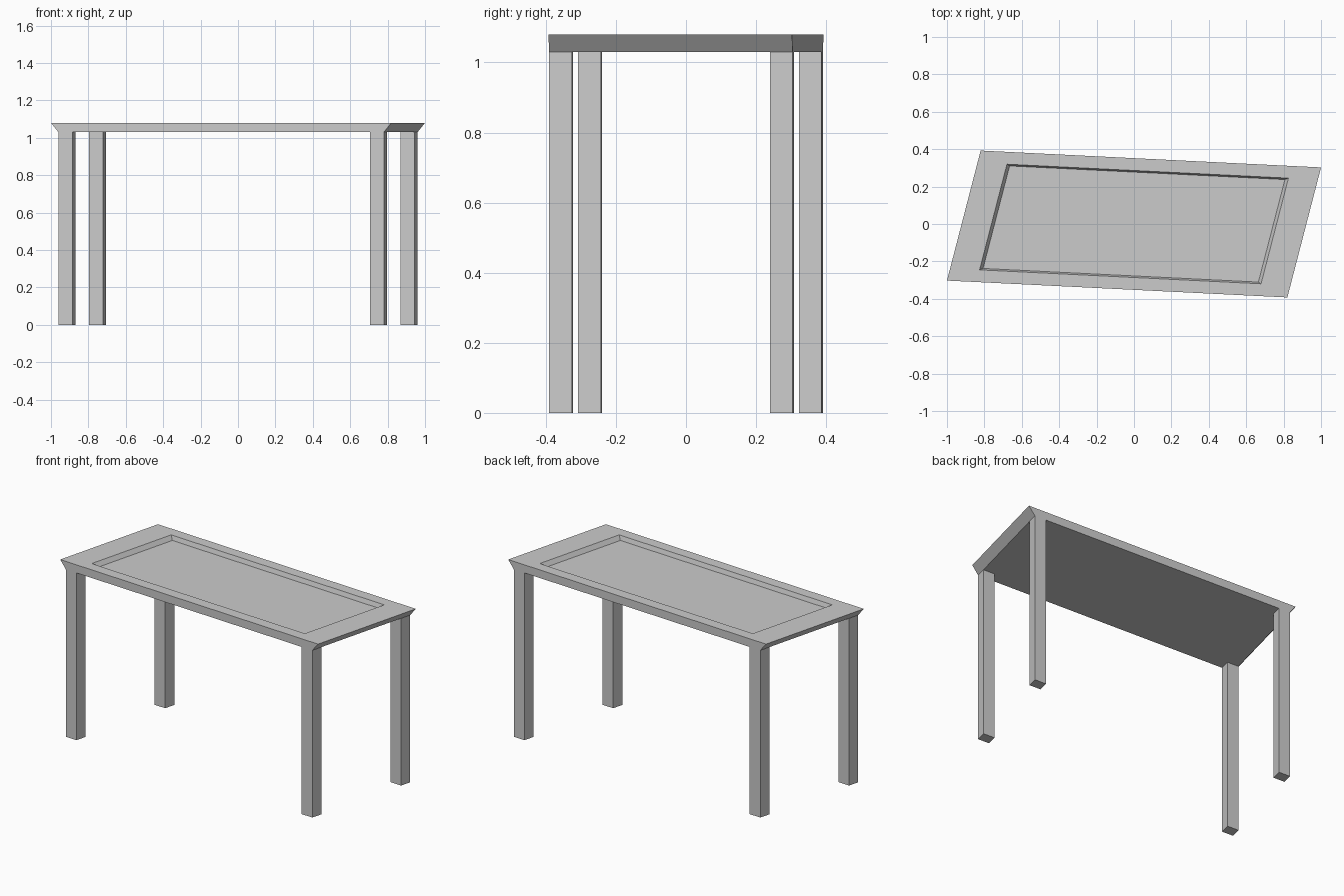
import bpy, bmesh
from mathutils import Matrix

if "Cube" in bpy.data.objects:
    bpy.data.objects.remove(bpy.data.objects["Cube"])

# The whole table is skewed in plan: long axis and short axis directions
SKEW = Matrix(((1, 0.259, 0, 0), (-0.0495, 1, 0, 0), (0, 0, 1, 0), (0, 0, 0, 1)))
LEG_TOP, TOP, FLOOR = 1.03, 1.08, 1.053


def rect(bm, half_x, half_y, z):
    return [bm.verts.new((sx * half_x, sy * half_y, z))
            for sx, sy in ((-1, -1), (1, -1), (1, 1), (-1, 1))]


def bridge(bm, a, b):
    for i in range(4):
        j = (i + 1) % 4
        bm.faces.new((a[i], a[j], b[j], b[i]))


def finish(bm, name):
    bm.transform(SKEW)
    bmesh.ops.recalc_face_normals(bm, faces=bm.faces[:])
    mesh = bpy.data.meshes.new(name)
    bm.to_mesh(mesh)
    bm.free()
    obj = bpy.data.objects.new(name, mesh)
    bpy.context.collection.objects.link(obj)


# Table top: undercut ends, flat rim and a shallow tapered recess
bm = bmesh.new()
rings = [rect(bm, 0.87, 0.3475, LEG_TOP), rect(bm, 0.91, 0.3475, TOP),
         rect(bm, 0.7525, 0.2825, TOP), rect(bm, 0.736, 0.274, FLOOR)]
for lower, upper in zip(rings, rings[1:]):
    bridge(bm, lower, upper)
bm.faces.new(rings[0][::-1])
bm.faces.new(rings[-1])
finish(bm, "table_top")

# Four legs, flush with the corners of the underside
LEG_X, LEG_Y = 0.075, 0.065
for side, sx in (("left", -1), ("right", 1)):
    for end, sy in (("front", -1), ("back", 1)):
        bm = bmesh.new()
        foot = rect(bm, LEG_X / 2, LEG_Y / 2, 0)
        head = rect(bm, LEG_X / 2, LEG_Y / 2, LEG_TOP)
        bridge(bm, foot, head)
        bm.faces.new(foot[::-1])
        bm.faces.new(head)
        bm.transform(Matrix.Translation((sx * (0.87 - LEG_X / 2), sy * (0.3475 - LEG_Y / 2), 0)))
        finish(bm, f"{end}_{side}_leg")
